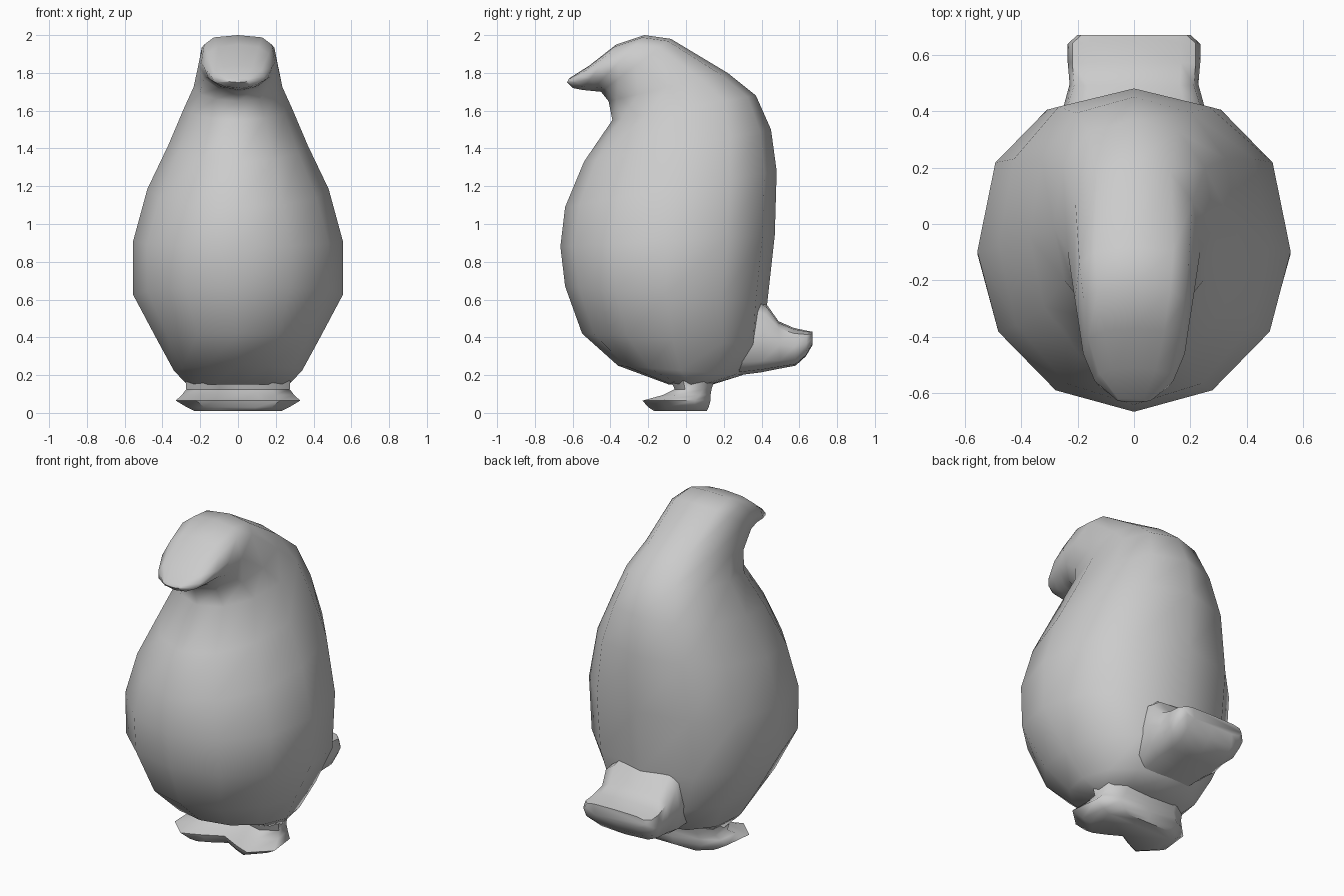
import bpy, bmesh, math


def loft(name, rings, angle=55):
    """Skin a stack of equal-length closed rings and cap both ends."""
    bm = bmesh.new()
    loops = [[bm.verts.new(p) for p in r] for r in rings]
    n = len(loops[0])
    for a, b in zip(loops, loops[1:]):
        for i in range(n):
            j = (i + 1) % n
            bm.faces.new((a[i], a[j], b[j], b[i]))
    bm.faces.new(loops[0])
    bm.faces.new(loops[-1])
    bmesh.ops.recalc_face_normals(bm, faces=bm.faces)
    me = bpy.data.meshes.new(name)
    bm.to_mesh(me)
    bm.free()
    ob = bpy.data.objects.new(name, me)
    bpy.context.collection.objects.link(ob)
    bpy.context.view_layer.objects.active = ob
    ob.select_set(True)
    bpy.ops.object.shade_smooth_by_angle(angle=math.radians(angle))
    ob.select_set(False)
    return ob


def tilted_ring(yf, zf, yb, zb, w, pf=1.0, pb=0.85, n=12):
    """Rounded ring spanning a front and a back point; powers below 1 square it."""
    pts = []
    for i in range(n):
        t = 2 * math.pi * i / n
        c, s = math.cos(t), math.sin(t)
        p = pf if c > 0 else pb
        u = math.copysign(abs(c) ** p, c) if abs(c) > 1e-6 else 0.0
        x = math.copysign(abs(s) ** p, s) * w if abs(s) > 1e-6 else 0.0
        pts.append((x, (yf + yb) / 2 + u * (yf - yb) / 2,
                    (zf + zb) / 2 + u * (zf - zb) / 2))
    return pts


# Body curling over into the head and beak: front y, z, back y, z, half width
body = [
    (-0.09, 0.15, 0.14, 0.15, 0.27),
    (-0.36, 0.25, 0.30, 0.20, 0.34),
    (-0.55, 0.42, 0.41, 0.36, 0.43),
    (-0.64, 0.67, 0.43, 0.58, 0.555),
    (-0.665, 0.88, 0.47, 0.94, 0.555),
    (-0.64, 1.09, 0.48, 1.28, 0.48),
    (-0.54, 1.33, 0.45, 1.50, 0.37),
    (-0.39, 1.55, 0.37, 1.68, 0.285),
    (-0.41, 1.65, 0.22, 1.80, 0.235),
    (-0.45, 1.70, -0.08, 1.98, 0.21, 1.0, 0.6),
    (-0.50, 1.705, -0.22, 2.00, 0.195, 1.0, 0.6),
    (-0.55, 1.71, -0.37, 1.95, 0.18, 1.0, 0.75),
    (-0.60, 1.72, -0.51, 1.84, 0.14),
    (-0.63, 1.75, -0.62, 1.77, 0.06),
]
loft("body", [tilted_ring(*r) for r in body])

# Broad squared tail: lower y, z, upper y, z, half width
tail = [
    (0.20, 0.19, 0.35, 0.62, 0.22),
    (0.40, 0.215, 0.43, 0.57, 0.25),
    (0.50, 0.235, 0.49, 0.485, 0.228),
    (0.58, 0.25, 0.57, 0.45, 0.235),
    (0.635, 0.30, 0.64, 0.435, 0.235),
    (0.67, 0.36, 0.67, 0.43, 0.20),
]
loft("tail", [tilted_ring(*r, 0.6, 0.5) for r in tail])

# Joined feet: mirrored outline with a notch between the toes
half = [(0, -0.13), (0.12, -0.19), (0.22, -0.23), (0.33, -0.13),
        (0.31, 0.04), (0.20, 0.12), (0, 0.12)]
outline = half + [(-x, y) for x, y in half[-2:0:-1]]
# z, width scale, front y, back y
layers = [(0.01, 0.70, -0.17, 0.11), (0.03, 0.82, -0.20, 0.12),
          (0.065, 1.0, -0.23, 0.13), (0.095, 0.90, -0.12, 0.13),
          (0.125, 0.83, -0.06, 0.135), (0.17, 0.84, -0.08, 0.15)]
loft("feet", [[(x * s, f + (y + 0.23) / 0.35 * (b - f), z) for x, y in outline]
              for z, s, f, b in layers])
